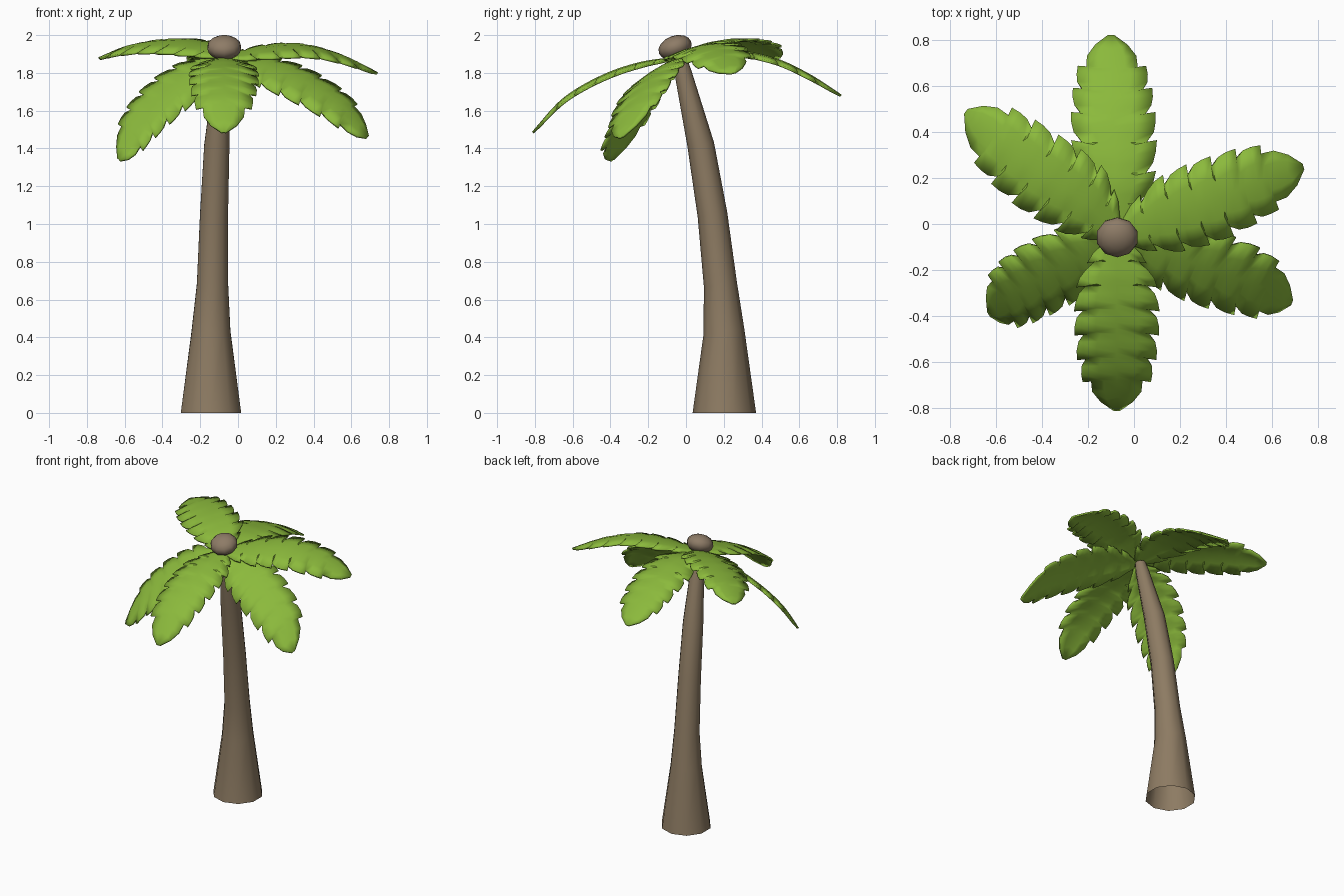
import bpy, bmesh, math
from mathutils import Vector, Matrix

if "Cube" in bpy.data.objects:
    bpy.data.objects.remove(bpy.data.objects["Cube"])


def material(name, rgb):
    m = bpy.data.materials.new(name)
    m.diffuse_color = (*rgb, 1)
    m.use_nodes = True
    m.node_tree.nodes["Principled BSDF"].inputs["Base Color"].default_value = m.diffuse_color
    return m


BARK = material("bark brown", (0.27, 0.20, 0.125))
NUT = material("nut brown", (0.27, 0.20, 0.135))
LEAF = material("leaf green", (0.26, 0.49, 0.045))


def finish(bm, name, mat, angle=50):
    me = bpy.data.meshes.new(name)
    bm.to_mesh(me)
    bm.free()
    ob = bpy.data.objects.new(name, me)
    bpy.context.collection.objects.link(ob)
    me.materials.append(mat)
    bpy.ops.object.select_all(action='DESELECT')
    ob.select_set(True)
    bpy.context.view_layer.objects.active = ob
    bpy.ops.object.shade_smooth_by_angle(angle=math.radians(angle))
    return ob


def skin(bm, rows, closed=False):
    # Bridge consecutive rows of vertices with quads
    for a, b in zip(rows, rows[1:]):
        n = len(a)
        for i in range(n if closed else n - 1):
            j = (i + 1) % n
            bm.faces.new((a[i], a[j], b[j], b[i]))


# Trunk: leaning tapered tube, open at the bottom (x, y, z, radius)
RINGS = [(-0.143, 0.203, 0, 0.168), (-0.143, 0.200, 0.43, 0.108),
         (-0.135, 0.182, 0.68, 0.087), (-0.127, 0.140, 1.05, 0.078),
         (-0.112, 0.078, 1.42, 0.070), (-0.085, -0.015, 1.80, 0.045),
         (-0.080, -0.030, 1.87, 0.036)]
bm = bmesh.new()
rows = []
for x, y, z, r in RINGS:
    lean = 0.0 if z == 0 else 0.18
    row = []
    for k in range(10):
        a = math.tau * (k + 0.5) / 10
        row.append(bm.verts.new((x + r * math.cos(a), y + r * math.sin(a),
                                 z + lean * r * math.sin(a))))
    rows.append(row)
skin(bm, rows, True)
bm.faces.new(rows[-1])
finish(bm, "trunk", BARK)

# Coconut: squashed ball, tilted up toward the back
bm = bmesh.new()
bmesh.ops.create_uvsphere(bm, u_segments=10, v_segments=8, radius=1)
bm.transform(Matrix.Translation((-0.073, -0.058, 1.935))
             @ Matrix.Rotation(math.radians(20), 4, 'X')
             @ Matrix.Diagonal((0.093, 0.091, 0.062, 1)))
finish(bm, "coconut", NUT)

# Half width of a frond along its length
WIDTH = [(0, 0.03), (0.1, 0.105), (0.25, 0.17), (0.45, 0.185),
         (0.65, 0.172), (0.8, 0.145), (0.92, 0.085), (1, 0.012)]
LOBES = [0, 0.14, 0.27, 0.40, 0.53, 0.66, 0.79, 1]


def half_width(t):
    t = min(max(t, 0), 1)
    for (t0, w0), (t1, w1) in zip(WIDTH, WIDTH[1:]):
        if t <= t1:
            return w0 + (w1 - w0) * (t - t0) / (t1 - t0)


def along(pts, t):
    # Smooth curve through evenly spaced midrib points
    n = len(pts) - 1
    f = min(max(t, 0), 1) * n
    i = min(int(f), n - 1)
    u = f - i
    p1, p2 = pts[i], pts[i + 1]
    p0 = pts[i - 1] if i else p1 * 2 - p2
    p3 = pts[i + 2] if i + 2 <= n else p2 * 2 - p1
    return 0.5 * (2 * p1 + (p2 - p0) * u + (2 * p0 - 5 * p1 + 4 * p2 - p3) * u * u
                  + (3 * p1 - p0 - 3 * p2 + p3) * u ** 3)


def frond(name, midrib, side):
    pts = [Vector(p) for p in midrib]
    side = Vector(side).normalized()
    # Stations: midrib position, edge position, share of full width
    stations = []
    for a, b in zip(LOBES, LOBES[1:]):
        d = b - a
        stations += [(a, a, 0.76 if a else 1), (a + 0.3 * d, a + 0.35 * d, 0.94),
                     (a + 0.55 * d, a + 0.7 * d, 1)]
        stations.append((b - 0.03, b + 0.01, 1.02) if b < 1 else (1, 1, 1))
    bm = bmesh.new()
    rows = []
    for tc, te, share in stations:
        row = []
        for s in (-1, -0.5, 0, 0.5, 1):
            t = tc + (te - tc) * abs(s)
            p = along(pts, t) + side * (s * share * half_width(t))
            p.z -= 0.025 * s * s * half_width(t) / 0.18
            row.append(bm.verts.new(p))
        rows.append(row)
    skin(bm, rows)
    bmesh.ops.recalc_face_normals(bm, faces=bm.faces)
    if sum(f.normal.z for f in bm.faces) < 0:
        bmesh.ops.reverse_faces(bm, faces=bm.faces)
    ob = finish(bm, name, LEAF)
    mod = ob.modifiers.new("thickness", 'SOLIDIFY')
    mod.thickness = 0.012
    mod.offset = 0


frond("back_frond", [(-0.07, -0.05, 1.88), (-0.08, 0.2, 1.92), (-0.09, 0.45, 1.88),
                     (-0.095, 0.65, 1.79), (-0.1, 0.82, 1.68)], (1, 0, 0))
frond("front_frond", [(-0.075, -0.05, 1.88), (-0.075, -0.25, 1.85), (-0.075, -0.45, 1.78),
                      (-0.075, -0.65, 1.66), (-0.075, -0.81, 1.485)], (1, 0, 0))
frond("right_back_frond", [(-0.07, -0.05, 1.88), (0.15, 0.04, 1.93), (0.35, 0.11, 1.94),
                           (0.55, 0.19, 1.89), (0.735, 0.25, 1.8)], (-0.28, 0.95, 0.2))
frond("left_back_frond", [(-0.07, -0.04, 1.89), (-0.22, 0.1, 1.95), (-0.4, 0.22, 1.965),
                          (-0.58, 0.36, 1.94), (-0.73, 0.49, 1.88)], (0.55, 0.8, 0.2))
frond("right_front_frond", [(-0.06, -0.06, 1.87), (0.15, -0.13, 1.83), (0.35, -0.2, 1.75),
                            (0.55, -0.27, 1.62), (0.685, -0.34, 1.46)], (0.33, 0.85, 0.42))
frond("left_front_frond", [(-0.08, -0.06, 1.87), (-0.25, -0.15, 1.79), (-0.42, -0.24, 1.66),
                           (-0.55, -0.32, 1.51), (-0.63, -0.39, 1.34)], (-0.43, 0.77, 0.46))
